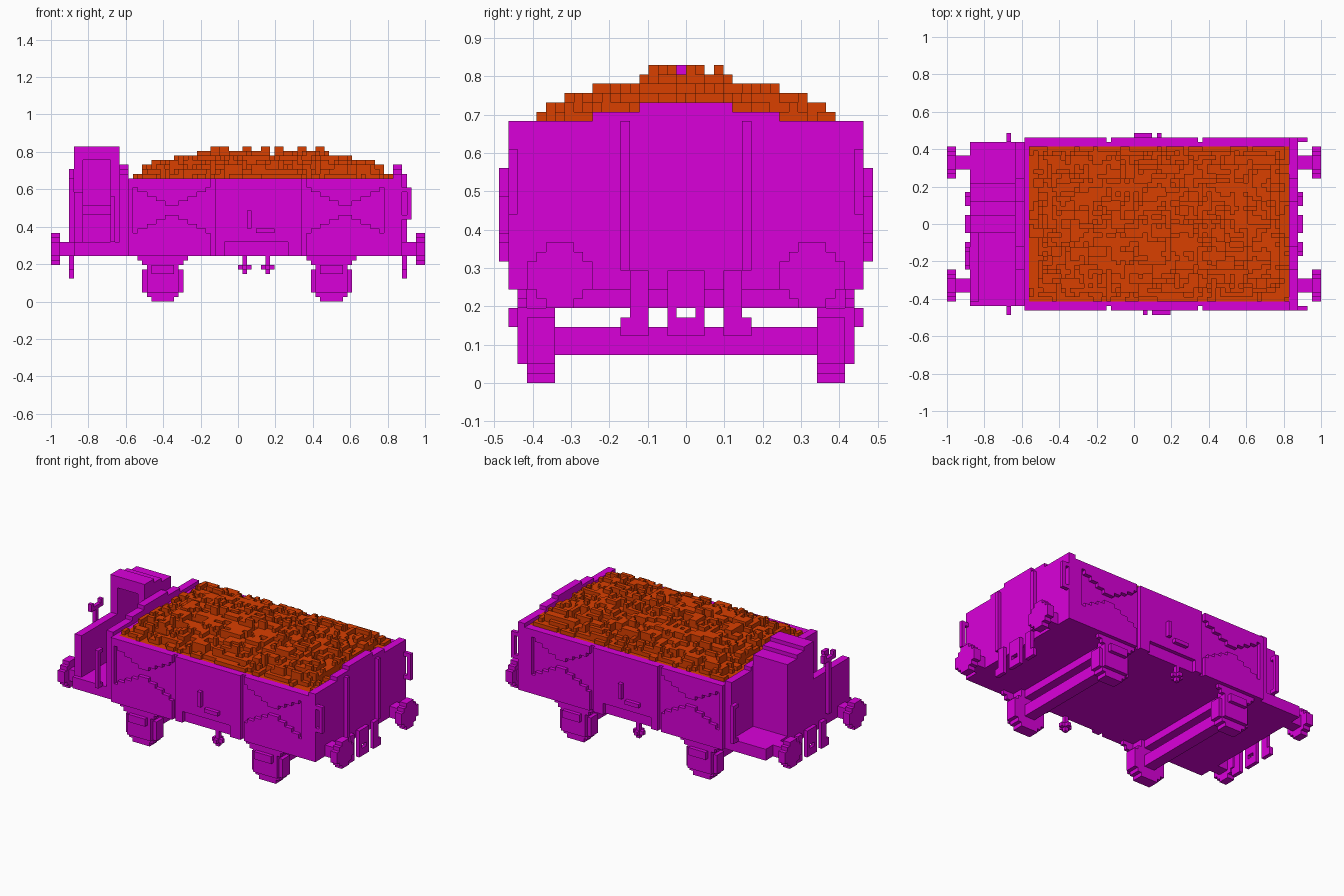
import bpy, bmesh, math, random
from mathutils import Vector

cube = bpy.data.objects.get("Cube")
if cube:
    bpy.data.objects.remove(cube, do_unlink=True)

U = 2 / 82  # block size
random.seed(4)


def material(name, rgb):
    m = bpy.data.materials.new(name)
    m.use_nodes = True
    m.diffuse_color = (*rgb, 1)
    m.node_tree.nodes["Principled BSDF"].inputs["Base Color"].default_value = (*rgb, 1)
    return m


MAGENTA = material("magenta", (0.70, 0.0, 0.70))
ORANGE = material("orange", (0.70, 0.05, 0.0))


def finish(name, bm, mat):
    me = bpy.data.meshes.new(name)
    bm.to_mesh(me)
    bm.free()
    me.materials.append(mat)
    ob = bpy.data.objects.new(name, me)
    bpy.context.collection.objects.link(ob)
    return ob


def blocks(name, boxes, mat=MAGENTA):
    """Boxes given as x0, x1, y0, y1, z0, z1 in block units."""
    bm = bmesh.new()
    for x0, x1, y0, y1, z0, z1 in boxes:
        size = Vector((x1 - x0, y1 - y0, z1 - z0))
        mid = Vector((x0 + x1, y0 + y1, z0 + z1)) / 2
        for v in bmesh.ops.create_cube(bm, size=1)["verts"]:
            v.co = (v.co * size + mid) * U
    return finish(name, bm, mat)


def flip_y(boxes):
    return [(a, b, -d, -c, e, f) for a, b, c, d, e, f in boxes]


def flip_x(boxes):
    return [(-b, -a, c, d, e, f) for a, b, c, d, e, f in boxes]


def turn(boxes):
    """Half turn about x = 4, for the fittings that differ on each side."""
    return [(8 - b, 8 - a, -d, -c, e, f) for a, b, c, d, e, f in boxes]


# Wagon body, rim and platform
rim = [(-26, 36, 17, 18, 26, 27)]
blocks("body", [(-26, 36, -18, 18, 10, 26)] + rim + flip_y(rim))
blocks("platform", [(-36, -26, -18, 18, 10, 13)])

# Arched end walls
for name, x0, x1 in (("rear_end_wall", -26, -23), ("front_end_wall", 34, 36)):
    top_x = min(x1, -24) if x1 < 0 else x1
    blocks(name, [(x0, top_x, -w, w, 26, z) for w, z in ((18, 28), (10, 29), (5, 30))]
           + [(x0, x1, -17, 17, 26, 27)])

# Side plates: rails, posts and stepped braces leaving a bow-tie recess
side = [(-5, 14, 18, 19, 13, 27), (-5, -3, 18, 19, 10, 13), (11, 14, 18, 19, 10, 13)]
for x0, x1 in ((-23, -6), (15, 32)):
    side += [(x0, x1, 18, 19, 25, 27), (x0, x1, 18, 19, 10, 15)]
    for i in range(4):
        inset = 2 * i + 1
        side += [(x0 + inset, x1 - inset, 18, 19, 24 - i, 25 - i),
                 (x0 + inset, x1 - inset, 18, 19, 15 + i, 16 + i)]
side += [(-24, -23, 18, 19, 10, 27), (32, 34, 18, 19, 10, 27)]
blocks("left_side_plate", side)
blocks("right_side_plate", flip_y(side))

# Corner posts and grab handles
corner = [(34, 36, 18, 19, 10, 28), (36, 37, 18, 19, 18, 19), (36, 37, 18, 19, 24, 25),
          (37, 38, 18, 19, 18, 25)]
blocks("corner_handles", corner + flip_y(corner))
rail = [(-28, -27, 18, 19, 13, 14), (-28, -27, 18, 19, 22, 23), (-28, -27, 19, 20, 13, 23)]
blocks("platform_rails", rail + flip_y(rail))

# End posts
post = [(36, 37, 6, 7, 12, 28)]
blocks("end_posts", post + flip_y(post))

# Door latches and brake levers
latch = [(2, 3, -20, -19, 16, 20), (4, 8, -20, -19, 15, 16)]
blocks("side_latches", latch + turn(latch))
lever = [(6, 7, -18, -17, 6, 10), (5, 8, -18, -17, 7, 8), (6, 7, -19, -16, 7, 8)]
blocks("brake_levers", lever + turn(lever))

# Open shelter with a stepped roof and a seat
blocks("shelter", [
    (-36, -34, -2, 9, 13, 31), (-28, -26, -2, 9, 13, 31), (-34, -28, 7, 9, 13, 31),
    (-36, -26, -2, 9, 31, 32), (-36, -26, -2, 5, 32, 33), (-36, -26, -2, 2, 33, 34),
    (-34, -28, 2, 7, 19, 21)])
blocks("platform_end_wall", [(-36, -34, -17, -2, 13, 24)])
blocks("brake_handle", [(-37, -36, -8, -7, 13, 28), (-37, -36, -10, -5, 27, 28),
                        (-37, -36, -10, -9, 28, 29), (-37, -36, -6, -5, 28, 29)])

# Buffers with a rounded disc of stacked rows
disc = [(39, 41, 13.5 - w / 2, 13.5 + w / 2, z0, z1)
        for w, z0, z1 in ((3, 8, 15), (5, 9, 14), (7, 10, 13))]
disc += [(36, 39, 12, 15, 10, 13)]
for name, shape in (("front_left_buffer", disc), ("front_right_buffer", flip_y(disc)),
                    ("rear_left_buffer", flip_x(disc)),
                    ("rear_right_buffer", flip_y(flip_x(disc)))):
    blocks(name, shape)

# Coupling hooks and centre link at each end
hook = [(36, 37, 4, 6, 5, 12), (36, 37, 4, 7, 5, 7)]
hook += flip_y(hook)
hook += [(36, 37, -2, 2, 8, 12), (36, 37, -2, -1, 5, 8), (36, 37, 1, 2, 5, 8),
         (36, 37, -1, 1, 5, 7)]
blocks("front_coupling", hook)
blocks("rear_coupling", flip_x(hook))

# Axles, wheels, axle boxes and springs
for name, c in (("rear", -16.5), ("front", 20.5)):
    blocks(name + "_axle", [(c - 1.5, c + 1.5, -14, 14, 3, 6)])
    blocks(name + "_cross_beam", [(c - 1.5, c + 1.5, -17, 17, 8, 10)])
    wheel = [(c - w / 2, c + w / 2, 14, 17, z0, z1)
             for w, z0, z1 in ((5, 0, 10), (7, 1, 8), (9, 2, 7))]
    box = [(c - 3.5, c + 3.5, 17, 18, 2, 9), (c - 2.5, c + 2.5, 18, 19, 6, 8),
           (c - 5.5, c + 5.5, 17, 18, 9, 10), (c - 4.5, c + 4.5, 17, 18, 8, 9)]
    blocks(name + "_wheels", wheel + flip_y(wheel))
    blocks(name + "_axle_boxes", box + flip_y(box))

# Coal heap: blocky height field under a stepped envelope
X0, X1, Y0, Y1 = -23, 34, -17, 17


def step(d, table):
    return next(h for limit, h in table if d < limit)


def envelope(x, y):
    across = step(abs(y + 0.5), ((5, 33), (10, 32), (13, 31), (15, 30), (16, 29), (99, 28)))
    along = step(abs(x + 0.5 - 5.5), ((15, 33), (20, 32), (25, 31), (27, 30), (99, 28)))
    return min(across, along)


height = {(x, y): envelope(x, y) - 1 for x in range(X0, X1) for y in range(Y0, Y1)}
for _ in range(900):
    x, y = random.randrange(X0, X1), random.randrange(Y0, Y1)
    w, d = random.choice(((1, 1), (2, 1), (1, 2), (3, 1), (2, 2), (1, 4), (4, 2)))
    rise = random.choice((-2, -1, 0, 0))
    for i in range(x, x + w):
        for j in range(y, y + d):
            if (i, j) in height:
                height[i, j] = max(27, min(envelope(i, j), envelope(x, y)) + rise)
# A few lumps on the crest
for _ in range(9):
    x, y = random.randrange(-8, 19), random.randrange(-4, 4)
    for i in (x, x + 1):
        height[i, y] = 34

bm = bmesh.new()


def quad(*pts):
    bm.faces.new([bm.verts.new(Vector(p) * U) for p in pts])


for (x, y), h in height.items():
    quad((x, y, h), (x + 1, y, h), (x + 1, y + 1, h), (x, y + 1, h))
    for dx, dy, a, b in ((1, 0, (1, 0), (1, 1)), (-1, 0, (0, 1), (0, 0)),
                         (0, 1, (1, 1), (0, 1)), (0, -1, (0, 0), (1, 0))):
        low = height.get((x + dx, y + dy), 26)
        if low < h:
            (ax, ay), (bx, by) = a, b
            quad((x + ax, y + ay, low), (x + bx, y + by, low),
                 (x + bx, y + by, h), (x + ax, y + ay, h))
bmesh.ops.remove_doubles(bm, verts=bm.verts, dist=0.0001)
finish("coal_load", bm, ORANGE)
